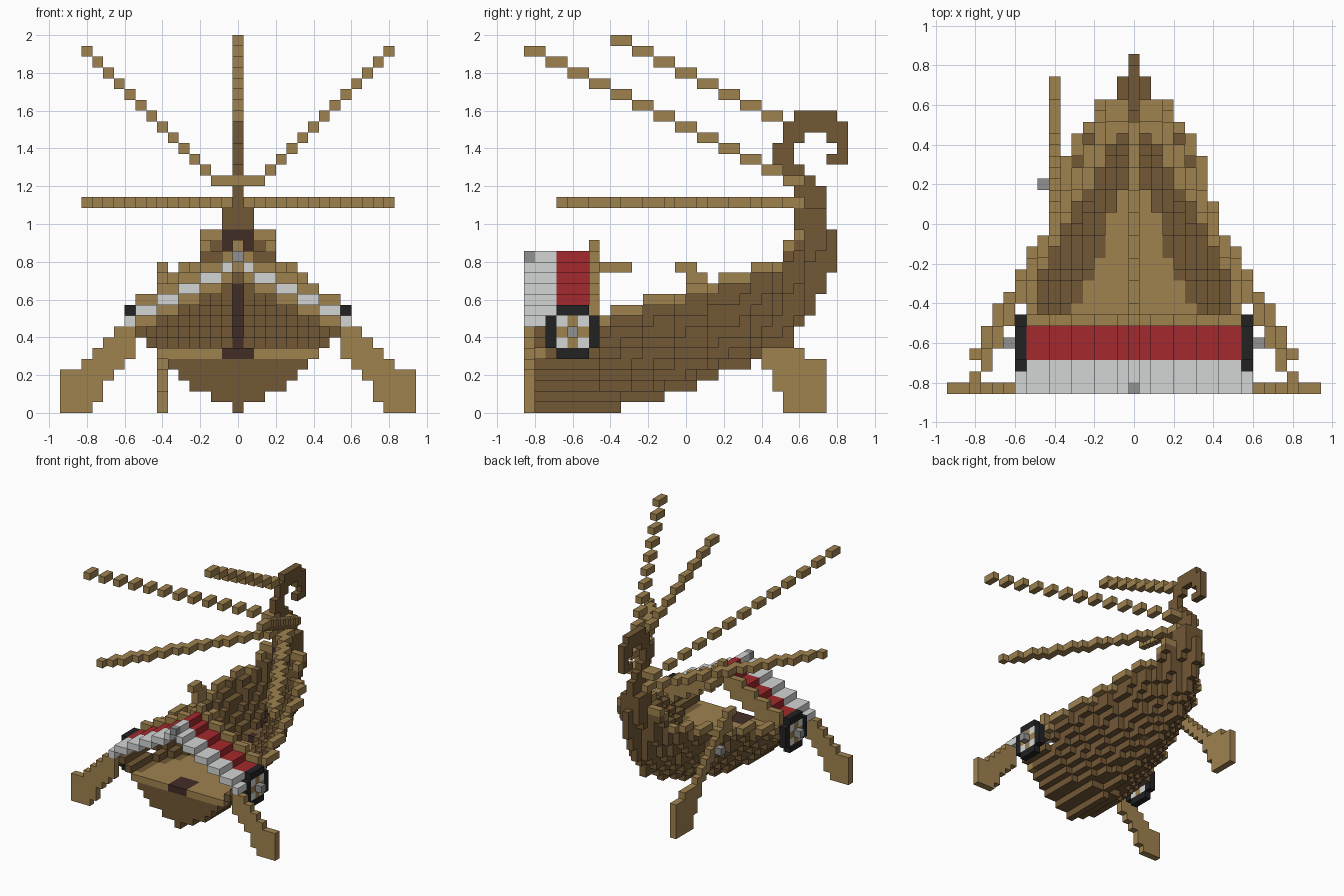
import bpy, bmesh
from mathutils import Vector

cube = bpy.data.objects.get("Cube")
if cube:
    bpy.data.objects.remove(cube)

V = 2 / 35            # size of one block
LENGTH = 30           # blocks from bow to stern
taken = set()         # blocks already placed by some part


def material(name, r, g, b):
    col = [((c / 255 + 0.055) / 1.055) ** 2.4 for c in (r, g, b)] + [1]
    m = bpy.data.materials.new(name)
    m.use_nodes = True
    m.diffuse_color = col
    m.node_tree.nodes["Principled BSDF"].inputs["Base Color"].default_value = col
    return m


TAN = material("light wood", 159, 130, 79)
BROWN = material("brown wood", 114, 88, 54)
DARK = material("dark wood", 66, 44, 38)
WHITE = material("white cloth", 212, 214, 213)
RED = material("red cloth", 163, 42, 45)
BLACK = material("black rim", 34, 34, 36)
GREY = material("grey metal", 145, 145, 145)

DIRS = [Vector(d) for d in ((1, 0, 0), (-1, 0, 0), (0, 1, 0),
                            (0, -1, 0), (0, 0, 1), (0, 0, -1))]


def part(name, cells, mat):
    """Build one object from blocks (x, y, z), keeping only its outer faces."""
    cells = set(cells) - taken
    taken.update(cells)
    bm = bmesh.new()
    for c in cells:
        mid = Vector((c[0], c[1] - LENGTH / 2 + 0.5, c[2] + 0.5))
        for d in DIRS:
            if tuple(int(a + b) for a, b in zip(c, d)) in cells:
                continue
            u = Vector((d.y, d.z, d.x))
            w = d.cross(u)
            corners = (u + w, w - u, -u - w, u - w)
            bm.faces.new([bm.verts.new((mid + (d + q) / 2) * V) for q in corners])
    bmesh.ops.remove_doubles(bm, verts=bm.verts, dist=V / 100)
    mesh = bpy.data.meshes.new(name)
    bm.to_mesh(mesh)
    bm.free()
    mesh.materials.append(mat)
    bpy.context.collection.objects.link(bpy.data.objects.new(name, mesh))


def mirrored(cells):
    return {(s * x, y, z) for x, y, z in cells for s in (1, -1)}


def steps(y, table):
    """Value of the first step whose last row reaches y."""
    return next(v for last, v in table if y <= last)


def smooth(y, table):
    return sum(steps(min(28, y + i), table) for i in (-1, 0, 1)) / 3


# Hull lines: keel height, rail height, half width and deck half width per row
KEEL = [(8, 0), (12, 1), (15, 2), (17, 3), (20, 4), (21, 5), (24, 6),
        (25, 8), (26, 9), (27, 11), (28, 13)]
RAIL = [(6, 7), (7, 8), (10, 9), (14, 10), (17, 11), (20, 12), (23, 13),
        (24, 15), (25, 16), (27, 18), (28, 16)]
WIDTH = [(10, 9), (13, 8), (16, 7), (20, 6), (22, 5), (23, 4), (25, 3), (27, 1), (28, 0)]
DECK = [(5, 7), (7, 5), (9, 4), (11, 3), (15, 2), (19, 1), (28, 0)]
DECK_Z = 5


def spread(y, z):
    """Half width of the hull in row y at height z."""
    half = steps(y, WIDTH)
    if z >= steps(y, RAIL):
        return half
    if z <= steps(y, KEEL) and y < 26:
        return 0
    low = smooth(y, KEEL)
    t = (z - low + 0.5) / (smooth(y, RAIL) + 1 - low)
    return min(half, max(0, round((half + 0.5) * min(1, max(0, t)) ** 0.7 - 0.5)))


hull, rail, deck = set(), set(), set()
for y in range(1, 29):
    keel, top, half, floor = (steps(y, t) for t in (KEEL, RAIL, WIDTH, DECK))
    base = max(DECK_Z, keel + 2)
    for z in range(keel, top + 1):
        n = spread(y, z)
        inner = floor + (half - 1 - floor) * (z - base) / max(1, top - base)
        inner = min(inner, spread(min(28, y + 1), z))
        for x in range(-n, n + 1):
            a = abs(x)
            if z == DECK_Z and y < 20 and a <= min(floor, n - (y > 1)):
                deck.add((x, y, z))
            elif z <= base or a > inner or y >= 25:
                on_rail = z == top and 6 < y < 26 and a >= n - (y == 25)
                (rail if on_rail else hull).add((x, y, z))

# Dark inlays on the bow deck and along the inside of the stern
hatch = {c for c in deck if abs(c[0]) <= 1 and c[1] <= 3}
seam = {(x, y, z) for x, y, z in hull if x == 0 and 6 <= z <= 11
        and (x, y - 1, z) not in hull and (x, y + 1, z) in hull}
seam |= {(x, 25, z) for x in (-1, 0, 1) for z in (15, 16)}
part("deck_hatch", hatch, DARK)
part("stern_seam", seam, DARK)
part("deck", deck, TAN)
part("gunwale", rail, TAN)
part("hull", hull, BROWN)

# Stern post ending in a curl
post = {(x, 25, z) for x in (-1, 0, 1) for z in (17, 18)}
post |= {(0, y, z) for y in (25, 26, 27) for z in (19, 20)}
part("stern_post", post, BROWN)
CURL = {21: (26,), 22: (24, 25), 23: (23, 24, 28, 29), 24: (23, 24, 29),
        25: (24, 25, 28, 29), 26: range(24, 30), 27: range(25, 29)}
part("stern_curl", {(0, y, z) for z, ys in CURL.items() for y in ys}, BROWN)

# Long poles fanning forward from the stern
rising = {(m, 28 - 2 * m + i, 19 + m) for m in range(2, 15) for i in (0, 1)}
rising -= {c for c in rising if c[1] > 25}
part("rising_poles", mirrored(rising), TAN)
part("pole_crossbar", {(x, y, 21) for x in range(-2, 3) for y in (24, 25)}, TAN)
part("centre_pole", {(0, 8 + 2 * n + i, 34 - n) for n in range(8) for i in (0, 1)}, TAN)
level = set()
for y in range(3, 26):
    m = (26 - y) * 14 / 23
    level |= {(int(m), y, 19), (round(m), y, 19)}
part("level_poles", mirrored(level), TAN)

# Round shields on both sides
rim, corner, cross = set(), set(), set()
for dy in range(-2, 3):
    for dz in range(-2, 3):
        cell = (10, 4 + dy, 7 + dz)
        reach = abs(dy) + abs(dz)
        if max(abs(dy), abs(dz)) == 2:
            if reach < 4:
                rim.add(cell)
        elif reach == 2:
            corner.add(cell)
        else:
            cross.add(cell)
part("shield_rims", mirrored(rim), BLACK)
part("shield_corners", mirrored(corner), WHITE)
part("shield_crosses", mirrored(cross), TAN)
part("shield_bosses", mirrored({(11, 4, 7)}), GREY)


# Stepped canopy over the bow
def roof(x):
    return 13 - abs(x) // 2 if x else 14


SPAN = range(-10, 11)
part("canopy_finial", {(0, 0, 14)}, GREY)
part("canopy_white", {(x, y, roof(x)) for x in SPAN for y in range(3)}, WHITE)
part("canopy_red", {(x, y, roof(x)) for x in SPAN if abs(x) < 10 for y in range(3, 6)}, RED)
part("canopy_arch", {(x, 6, roof(x) + i) for x in range(-9, 10) for i in (-1, 0, 1)}, TAN)
part("ridge_pole", {(0, y, 13) for y in range(7, 10)}, TAN)

# Flat bow oars: inner and outer block for each height
OARS = [(14, 16), (13, 16), (13, 16), (12, 16), (11, 14), (10, 13), (10, 12), (10, 11)]
part("bow_oars", mirrored({(x, 0, z) for z, (a, b) in enumerate(OARS)
                           for x in range(a, b + 1)}), TAN)

# Steering oar on one side of the stern
BLADE = [(24, 27), (24, 27), (23, 27), (23, 27), (22, 27), (22, 25)]
steer = {(-7, y, z) for z, (a, b) in enumerate(BLADE) for y in range(a, b + 1)}
steer |= {(-7, 27 - z + i, z) for z in range(6, 14) for i in (0, 1)}
part("steering_oar", steer, TAN)
part("steering_pin", {(-8, 18, 9)}, GREY)
